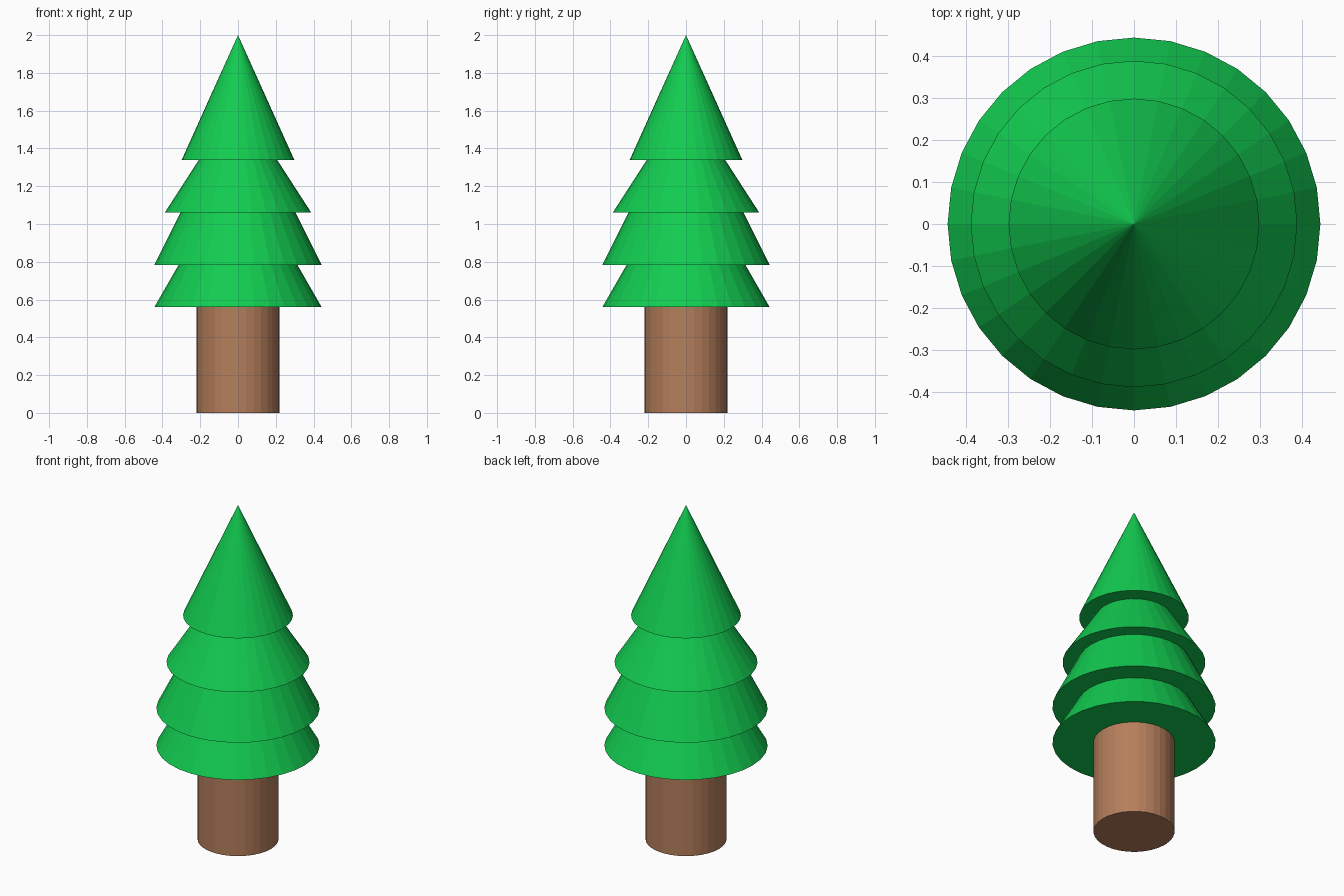
import bpy

if "Cube" in bpy.data.objects:
    bpy.data.objects.remove(bpy.data.objects["Cube"])

SIDES = 32


def material(name, rgb):
    m = bpy.data.materials.new(name)
    m.diffuse_color = (*rgb, 1)
    m.use_nodes = True
    m.node_tree.nodes["Principled BSDF"].inputs["Base Color"].default_value = m.diffuse_color
    return m


green = material("leaf green", (0.006, 0.60, 0.08))
brown = material("bark brown", (0.46, 0.21, 0.105))


def add_cone(name, r_bottom, r_top, z0, z1, mat):
    bpy.ops.mesh.primitive_cone_add(vertices=SIDES, radius1=r_bottom, radius2=r_top,
                                    depth=z1 - z0, location=(0, 0, (z0 + z1) / 2))
    ob = bpy.context.object
    ob.name = name
    ob.data.materials.append(mat)


# Trunk
add_cone("trunk", 0.22, 0.22, 0, 0.56, brown)

# Foliage tiers, lowest first: base radius, base height, apex height
tiers = [(0.443, 0.56, 1.33), (0.443, 0.783, 1.67), (0.388, 1.06, 1.66), (0.298, 1.34, 2.0)]
for i, (r, z0, z1) in enumerate(tiers, 1):
    add_cone(f"foliage_tier_{i}", r, 0, z0, z1, green)
